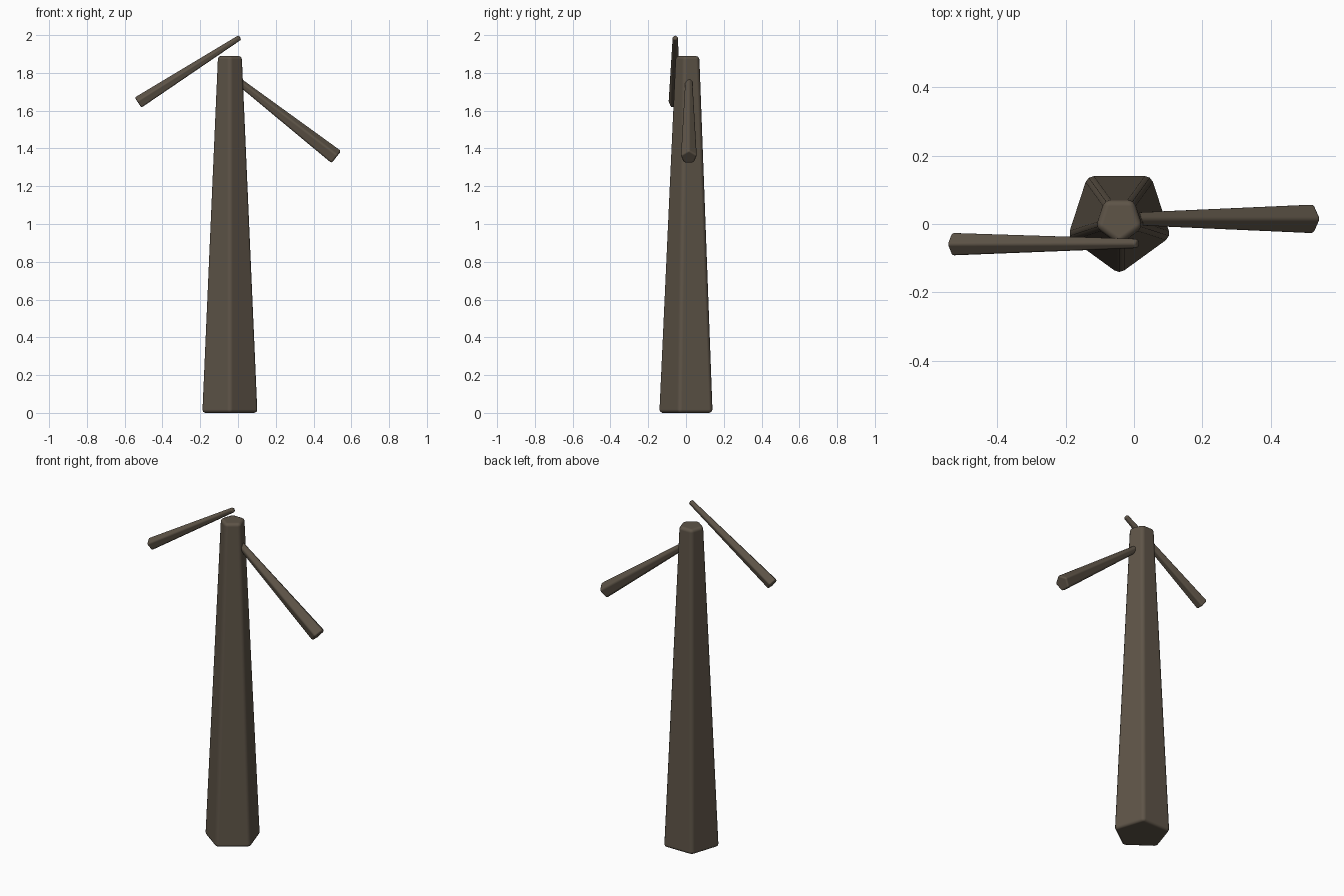
import bpy
import bmesh
from math import cos, sin, tau, radians
from mathutils import Vector

cube = bpy.data.objects.get("Cube")
if cube:
    bpy.data.objects.remove(cube, do_unlink=True)

SIDES = 5

bark = bpy.data.materials.new("dark brown bark")
bark.use_nodes = True
color = (0.112, 0.089, 0.064, 1)
bark.diffuse_color = color
shader = next(n for n in bark.node_tree.nodes if n.type == "BSDF_PRINCIPLED")
shader.inputs["Base Color"].default_value = color
shader.inputs["Roughness"].default_value = 0.9


def tapered_log(name, thick_end, thin_end, thick_radius, thin_radius, ridge, bevel):
    """Five-sided tapered log whose first edge points along the ridge direction."""
    thick_end, thin_end = Vector(thick_end), Vector(thin_end)
    axis = (thin_end - thick_end).normalized()
    side = axis.cross(Vector(ridge)).normalized()
    up = side.cross(axis)

    bm = bmesh.new()
    rings = []
    for centre, radius in ((thick_end, thick_radius), (thin_end, thin_radius)):
        rings.append([bm.verts.new(centre + radius * (cos(tau * i / SIDES) * up
                                                      + sin(tau * i / SIDES) * side))
                      for i in range(SIDES)])
    low, high = rings
    bm.faces.new(low)
    bm.faces.new(high)
    for i in range(SIDES):
        j = (i + 1) % SIDES
        bm.faces.new((low[i], low[j], high[j], high[i]))
    bmesh.ops.recalc_face_normals(bm, faces=bm.faces)

    mesh = bpy.data.meshes.new(name)
    bm.to_mesh(mesh)
    bm.free()
    mesh.materials.append(bark)
    log = bpy.data.objects.new(name, mesh)
    bpy.context.collection.objects.link(log)

    # Worn, rounded edges
    mod = log.modifiers.new("Rounded edges", "BEVEL")
    mod.width = bevel
    mod.segments = 2
    mod.limit_method = "ANGLE"
    mod.angle_limit = radians(30)
    mod.harden_normals = True
    for poly in mesh.polygons:
        poly.use_smooth = True
    return log


# Trunk, with one edge towards the front
tapered_log("trunk", (-0.043, 0.012, 0), (-0.043, 0.012, 1.89),
            0.159, 0.072, (0, -1, 0), 0.018)

# Branches, thick at the outer end, with one edge upwards
tapered_log("left_branch", (0.519, 0.015, 1.352), (-0.03, 0.015, 1.781),
            0.047, 0.0212, (0, 0, 1), 0.01)
tapered_log("right_branch", (-0.528, -0.059, 1.641), (0.011, -0.057, 1.988),
            0.037, 0.0167, (0, 0, 1), 0.008)
